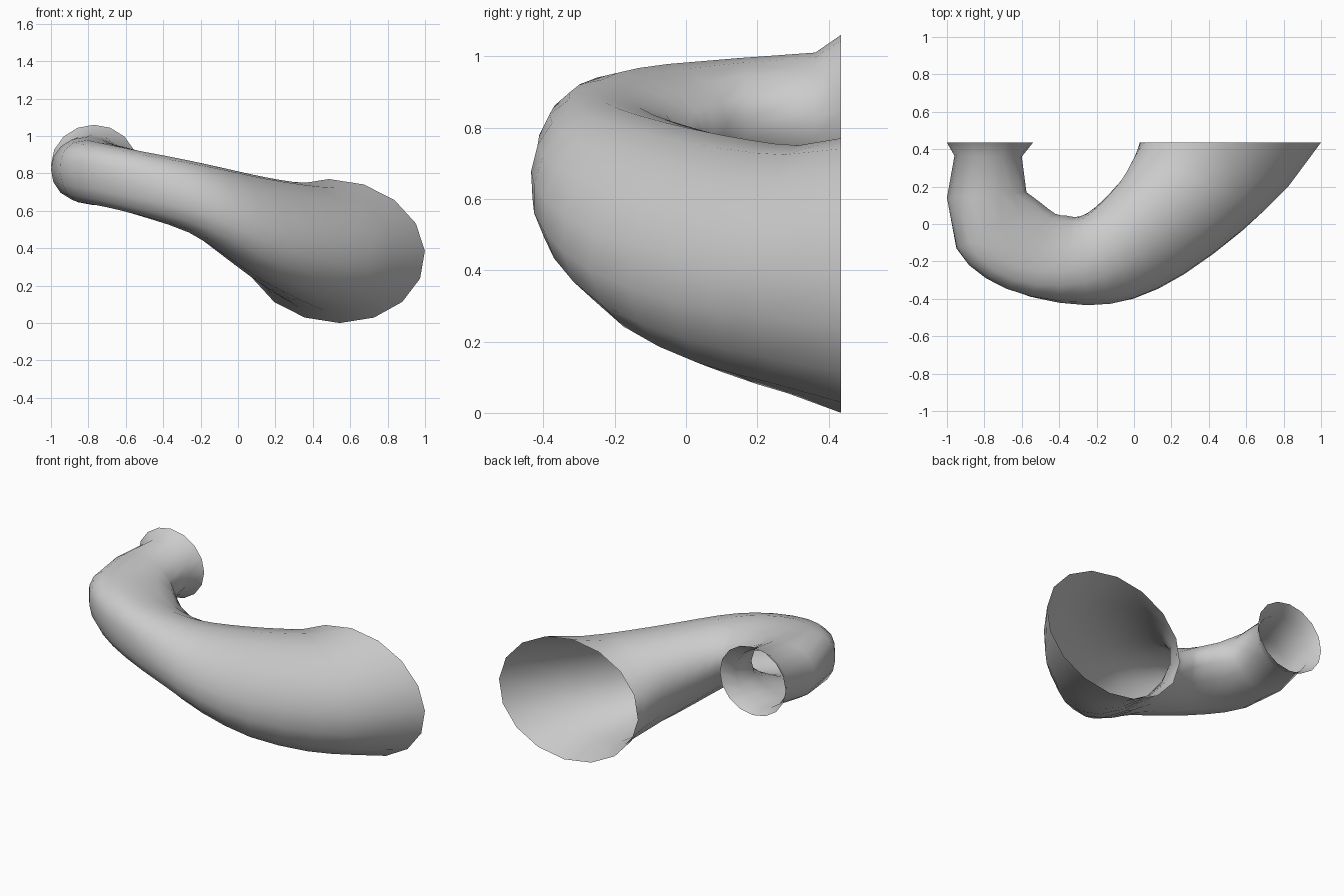
import bpy, bmesh, math
from mathutils import Vector

if "Cube" in bpy.data.objects:
    bpy.data.objects.remove(bpy.data.objects["Cube"])

SIDES = 16
# Cross-sections: outer x, y, inner x, y, top z, bottom z, lean, bow
sections = [
    (-1.00, .435, -.54, .435, 1.06, .63, 0, 0),
    (-.96, .365, -.60, .36, 1.01, .66, 0, 0),
    (-1.00, .14, -.575, .17, .995, .645, 0, .1),
    (-.95, -.13, -.50, .115, .978, .635, -.05, .3),
    (-.79, -.29, -.42, .055, .953, .61, -.08, .36),
    (-.55, -.39, -.36, .045, .913, .56, -.05, .32),
    (-.25, -.435, -.29, .04, .87, .485, .08, .2),
    (.00, -.40, -.20, .10, .835, .365, .18, .12),
    (.27, -.27, -.075, .235, .795, .22, .22, .06),
    (.58, -.04, -.02, .33, .765, .115, .22, .03),
    (.83, .20, .015, .40, .75, .055, .15, 0),
    (1.00, .435, .03, .435, .77, .00, .06, 0),
]


def add_ring(bm, ox, oy, ix, iy, top, bottom, lean, bow):
    outer, inner = Vector((ox, oy, 0)), Vector((ix, iy, 0))
    center = (outer + inner) / 2 + Vector((0, 0, (top + bottom) / 2))
    half = (outer - inner) / 2
    ring = []
    for i in range(SIDES):
        a = 2 * math.pi * i / SIDES
        side = (math.cos(a) - lean * math.sin(a)) / math.sqrt(1 + lean ** 2)
        side += bow * math.sin(a) ** 2
        up = Vector((0, 0, math.sin(a) * (top - bottom) / 2))
        ring.append(bm.verts.new(center + half * side + up))
    return ring


def blend(a, b, c, d):
    # Smooth midpoint between sections b and c
    return tuple((9 * (q + r) - p - s) / 16 for p, q, r, s in zip(a, b, c, d))


# Extra sections round out the bend, the flared lip stays crisp
path = sections[:2]
for k in range(2, len(sections)):
    if 3 < k < len(sections) - 1:
        path.append(blend(*sections[k - 2:k + 2]))
    path.append(sections[k])

# Open curved tube lofted through the sections
bm = bmesh.new()
rings = [add_ring(bm, *s) for s in path]
for r0, r1 in zip(rings, rings[1:]):
    for i in range(SIDES):
        j = (i + 1) % SIDES
        bm.faces.new((r0[i], r0[j], r1[j], r1[i]))
bmesh.ops.recalc_face_normals(bm, faces=bm.faces)
# Make normals point away from the tube axis
mid = sum((v.co for v in rings[9]), Vector()) / SIDES
test = rings[9][0].link_faces[0]
if test.normal.dot(test.calc_center_median() - mid) < 0:
    bmesh.ops.reverse_faces(bm, faces=bm.faces)
for f in bm.faces:
    f.smooth = True
mesh = bpy.data.meshes.new("curved_pipe")
bm.to_mesh(mesh)
bm.free()
pipe = bpy.data.objects.new("curved_pipe", mesh)
bpy.context.collection.objects.link(pipe)
